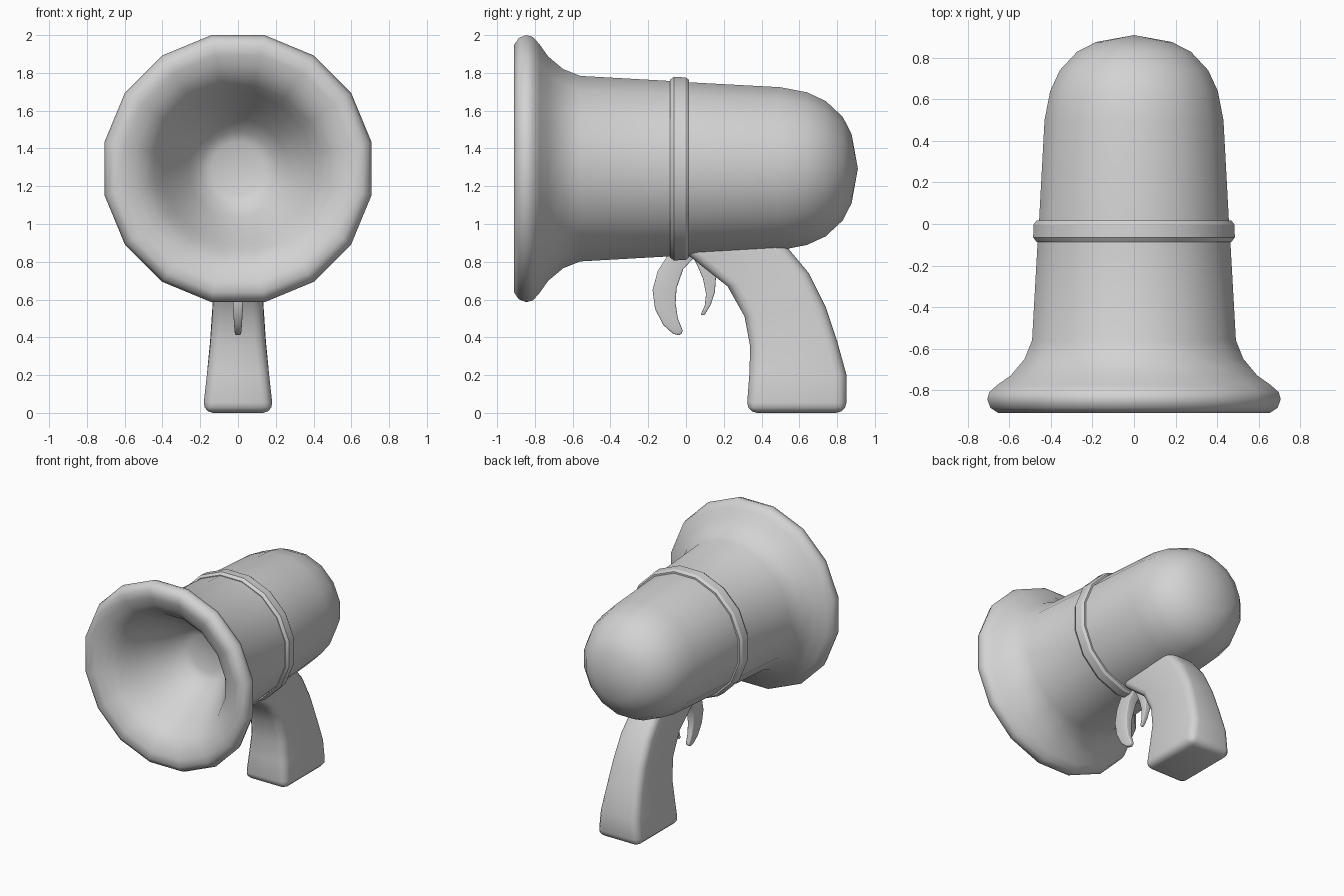
import bpy, bmesh, math

if "Cube" in bpy.data.objects:
    bpy.data.objects.remove(bpy.data.objects["Cube"])

grey = bpy.data.materials.new("light grey plastic")
grey.use_nodes = True
grey.diffuse_color = (0.65, 0.65, 0.65, 1)
grey.node_tree.nodes["Principled BSDF"].inputs["Base Color"].default_value = (0.65, 0.65, 0.65, 1)

AXIS_Z = 1.293
SIDES = 16
FLAT = math.cos(math.pi / SIDES)  # flat-to-corner ratio of the polygon


def finish(name, bm, sharp_angle):
    bmesh.ops.remove_doubles(bm, verts=bm.verts, dist=1e-5)
    bmesh.ops.recalc_face_normals(bm, faces=bm.faces)
    mesh = bpy.data.meshes.new(name)
    bm.to_mesh(mesh)
    bm.free()
    mesh.materials.append(grey)
    obj = bpy.data.objects.new(name, mesh)
    bpy.context.collection.objects.link(obj)
    bpy.ops.object.select_all(action="DESELECT")
    obj.select_set(True)
    bpy.context.view_layer.objects.active = obj
    bpy.ops.object.shade_smooth_by_angle(angle=math.radians(sharp_angle))
    return obj


def bridge(bm, rings, closed=False):
    pairs = list(zip(rings, rings[1:]))
    if closed:
        pairs.append((rings[-1], rings[0]))
    for a, b in pairs:
        n = len(a)
        for i in range(n):
            j = (i + 1) % n
            bm.faces.new((a[i], a[j], b[j], b[i]))


def revolve(name, profile, closed=False, sharp_angle=70):
    """Turn (y, half height) points around the horn axis."""
    bm = bmesh.new()
    rings = []
    for y, r in profile:
        ring = []
        for i in range(SIDES):
            a = 2 * math.pi * (i + 0.5) / SIDES
            ring.append(bm.verts.new((r / FLAT * math.cos(a), y, AXIS_Z + r / FLAT * math.sin(a))))
        rings.append(ring)
    bridge(bm, rings, closed)
    return finish(name, bm, sharp_angle)


def loft(name, sections, bevel):
    """Join rectangles given as front point, back point and half width."""
    bm = bmesh.new()
    rings = []
    for (fy, fz), (by, bz), w in sections:
        corners = ((-w, fy, fz), (w, fy, fz), (w, by, bz), (-w, by, bz))
        rings.append([bm.verts.new(c) for c in corners])
    bridge(bm, rings)
    bm.faces.new(rings[0])
    bm.faces.new(rings[-1])
    obj = finish(name, bm, 180)
    mod = obj.modifiers.new("rounded edges", "BEVEL")
    mod.width = bevel
    mod.segments = 3
    mod.limit_method = "ANGLE"
    mod.angle_limit = math.radians(50)
    return obj


# Horn shell: trumpet-shaped interior, rounded lip, flared barrel and domed back
revolve("horn_body", [
    (-0.38, 0.0), (-0.385, 0.14), (-0.41, 0.195), (-0.49, 0.26),
    (-0.60, 0.33), (-0.71, 0.395), (-0.79, 0.44), (-0.845, 0.487),
    (-0.88, 0.54), (-0.902, 0.60), (-0.91, 0.655),
    (-0.885, 0.692), (-0.845, 0.707), (-0.81, 0.697),
    (-0.775, 0.658), (-0.73, 0.594), (-0.65, 0.527), (-0.56, 0.491),
    (-0.08, 0.464), (0.02, 0.457), (0.50, 0.431), (0.64, 0.404),
    (0.74, 0.358), (0.83, 0.274), (0.877, 0.182), (0.91, 0.0)])

# Band around the middle of the barrel
revolve("barrel_band", [
    (-0.086, 0.43), (-0.086, 0.470), (-0.064, 0.486),
    (-0.002, 0.483), (0.016, 0.470), (0.016, 0.43)], closed=True, sharp_angle=23)

# Curved pistol grip
loft("grip", [
    ((0.32, 0.0), (0.85, 0.0), 0.187),
    ((0.335, 0.20), (0.85, 0.20), 0.165),
    ((0.34, 0.35), (0.80, 0.38), 0.148),
    ((0.31, 0.51), (0.74, 0.56), 0.136),
    ((0.22, 0.67), (0.65, 0.74), 0.128),
    ((0.03, 0.82), (0.55, 0.86), 0.12),
    ((-0.09, 0.92), (0.45, 0.97), 0.12)], 0.055)

# Hooked trigger
loft("trigger", [
    ((-0.08, 0.87), (0.08, 0.87), 0.038),
    ((-0.10, 0.83), (0.04, 0.82), 0.037),
    ((-0.15, 0.75), (-0.015, 0.76), 0.035),
    ((-0.177, 0.65), (-0.050, 0.66), 0.031),
    ((-0.164, 0.55), (-0.055, 0.58), 0.026),
    ((-0.12, 0.465), (-0.043, 0.50), 0.021),
    ((-0.07, 0.42), (-0.020, 0.443), 0.017),
    ((-0.035, 0.41), (-0.018, 0.425), 0.014)], 0.008)

# Small crescent guard behind the trigger
loft("trigger_guard", [
    ((0.02, 0.86), (0.14, 0.86), 0.034),
    ((0.06, 0.78), (0.15, 0.78), 0.031),
    ((0.09, 0.71), (0.158, 0.71), 0.027),
    ((0.106, 0.63), (0.153, 0.64), 0.022),
    ((0.10, 0.57), (0.132, 0.575), 0.018),
    ((0.078, 0.52), (0.097, 0.516), 0.012)], 0.006)
